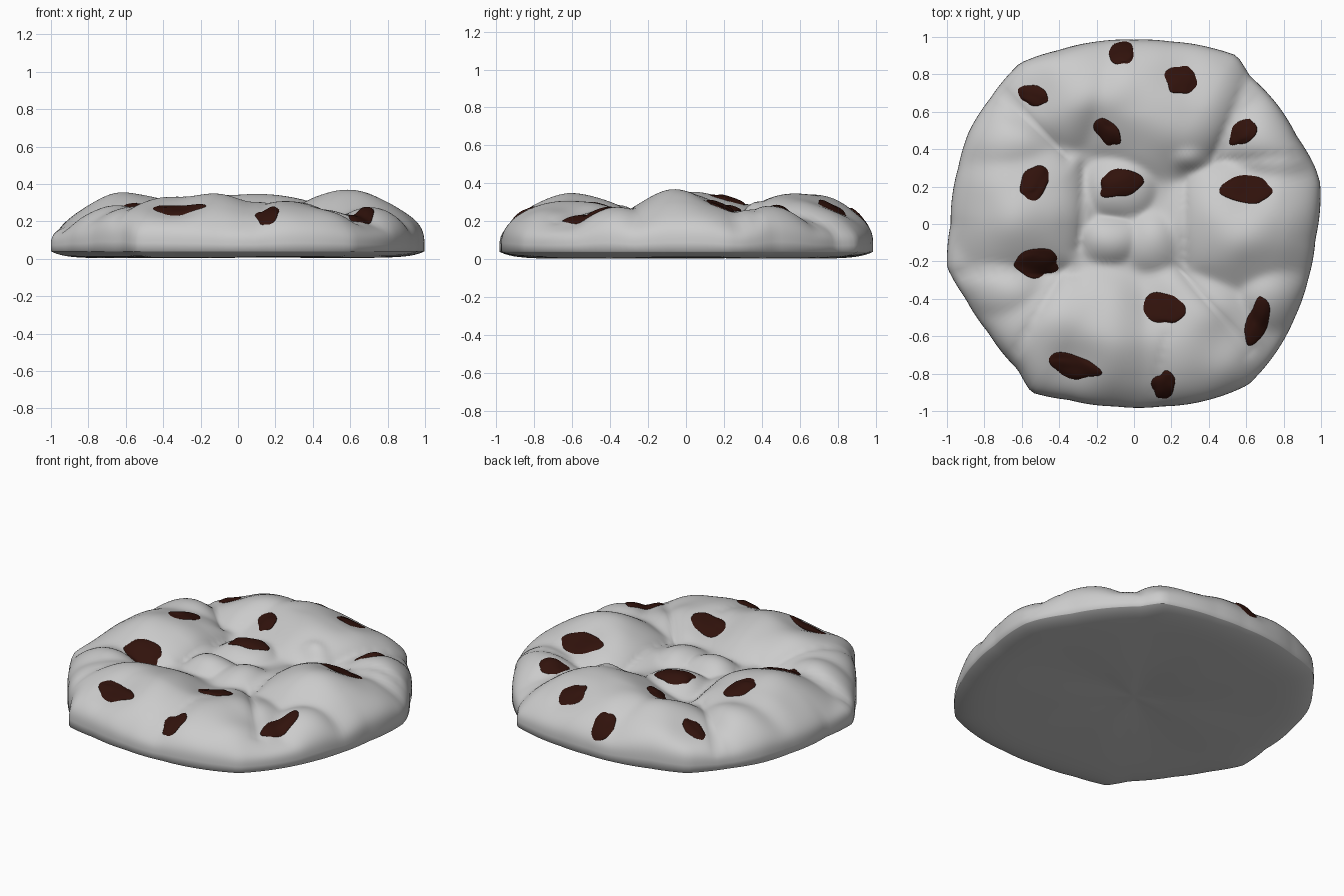
import bpy, bmesh
from math import sin, cos, pi, atan2, hypot, exp, log, radians
from mathutils import Vector, noise

if "Cube" in bpy.data.objects:
    bpy.data.objects.remove(bpy.data.objects["Cube"])

# Outline of the cookie seen from above
OUTLINE = [(0, .985), (.2, .975), (.42, .94), (.55, .9), (.62, .79), (.78, .62), (.87, .47),
           (.97, .3), (.995, .22), (.97, -.08), (.93, -.3), (.86, -.5), (.75, -.7), (.61, -.86),
           (.4, -.94), (.15, -.975), (-.1, -.975), (-.35, -.94), (-.55, -.9), (-.62, -.78),
           (-.78, -.58), (-.9, -.4), (-1, -.23), (-.98, 0), (-.94, .3), (-.88, .5),
           (-.77, .67), (-.61, .86), (-.4, .93), (-.2, .975)]
POLAR = sorted((atan2(y, x), hypot(x, y)) for x, y in OUTLINE)
POLAR = [(POLAR[-1][0] - 2 * pi, POLAR[-1][1])] + POLAR + [(POLAR[0][0] + 2 * pi, POLAR[0][1])]

# Dough lumps: x, y, peak height, half widths
LUMPS = [(-.3, -.62, .36, .52, .33), (.28, -.62, .345, .38, .36), (.62, 0, .36, .4, .33),
         (.72, .42, .335, .25, .24), (.15, .63, .365, .42, .33), (-.4, .72, .35, .33, .3),
         (-.6, .1, .36, .34, .36), (-.66, .42, .33, .28, .22), (-.68, -.36, .32, .25, .2),
         (-.08, .2, .32, .2, .18), (.1, -.1, .285, .2, .2), (.28, .37, .31, .15, .1),
         (-.13, -.08, .3, .2, .15), (.75, -.38, .315, .22, .2)]
# Soft swells and hollows: x, y, height change
SWELLS = [(-.54, .72, -.065), (-.06, .88, .03), (.25, .79, -.04), (-.53, .22, -.02),
          (-.08, .22, -.04), (.62, .2, -.045), (.16, -.45, -.03), (-.35, -.76, -.05),
          (.42, -.62, -.03), (-.52, -.21, -.015), (-.16, .66, .035), (.58, -.06, .03),
          (-.08, -.68, .025), (-.62, .02, .02), (-.14, .47, -.02), (.6, .47, -.01)]
# Folds pressed into the dough: start, end, depth
FOLDS = [((.25, -.25), (.62, -.68), .035), ((.42, .36), (.64, .85), .03),
         ((-.3, -.27), (-.97, -.27), .02), ((-.36, .36), (-.72, .72), .03),
         ((-.38, -.25), (-.66, -.72), .025), ((.27, .22), (.27, -.22), .025),
         ((.42, .33), (.95, .38), .02), ((.17, -.6), (.1, -.97), .015),
         ((-.27, .3), (-.29, -.12), .025)]


def radius(a):
    a = atan2(sin(a), cos(a))
    for (a0, r0), (a1, r1) in zip(POLAR, POLAR[1:]):
        if a0 <= a <= a1:
            return r0 + (r1 - r0) * (a - a0) / (a1 - a0)


def fold_depth(x, y):
    deepest = 0
    for (ax, ay), (bx, by), d in FOLDS:
        ux, uy = bx - ax, by - ay
        s = min(1, max(0, ((x - ax) * ux + (y - ay) * uy) / (ux * ux + uy * uy)))
        dist = hypot(x - ax - s * ux, y - ay - s * uy)
        deepest = max(deepest, d * exp(-dist / .04))
    return deepest


def top_z(x, y, t=None):
    if t is None:
        t = hypot(x, y) / radius(atan2(y, x))
    k = 90
    total = exp(k * .22)
    for lx, ly, h, a, b in LUMPS:
        total += exp(k * (h - .1 * (((x - lx) / a) ** 2 + ((y - ly) / b) ** 2)))
    h = log(total) / k + .012 * noise.noise(Vector((x * 5, y * 5, 0))) - fold_depth(x, y)
    for sx, sy, d in SWELLS:
        h += d * exp(-((x - sx) ** 2 + (y - sy) ** 2) / .025)
    return .04 + (h - .048) * max(0, 1 - t ** 4.5) ** .23


def bottom_z(x, y, t):
    wave = .012 * (1 + cos(5 * atan2(y, x))) * t * (1 - t)
    return .003 + .037 * t ** 14 + .02 * exp(-(t / .3) ** 2) + wave


# Cookie body: polar rings over the top, then back under the base
SEG, TOP, BASE = 200, 70, 24
bm = bmesh.new()
rings = [(sin(pi / 2 * i / TOP), top_z) for i in range(1, TOP + 1)]
rings += [(sin(pi / 2 * i / BASE), bottom_z) for i in range(BASE - 1, 0, -1)]
loops = []
for t, height in rings:
    loop = []
    for j in range(SEG):
        a = 2 * pi * j / SEG
        r = radius(a) * t
        x, y = r * cos(a), r * sin(a)
        loop.append(bm.verts.new((x, y, height(x, y, t))))
    loops.append(loop)
for p, q in zip(loops, loops[1:]):
    for j in range(SEG):
        n = (j + 1) % SEG
        bm.faces.new((p[j], q[j], q[n], p[n]))
peak = bm.verts.new((0, 0, top_z(0, 0, 0)))
pole = bm.verts.new((0, 0, bottom_z(0, 0, 0)))
for j in range(SEG):
    n = (j + 1) % SEG
    bm.faces.new((peak, loops[0][j], loops[0][n]))
    bm.faces.new((pole, loops[-1][n], loops[-1][j]))
bmesh.ops.recalc_face_normals(bm, faces=bm.faces)


def add_object(name, bm):
    mesh = bpy.data.meshes.new(name)
    bm.to_mesh(mesh)
    bm.free()
    mesh.shade_smooth()
    ob = bpy.data.objects.new(name, mesh)
    bpy.context.collection.objects.link(ob)
    return ob


add_object("cookie_dough", bm)

# Chocolate chips: x, y, half length, half width, turn in degrees
CHIPS = [(-.06, .91, .07, .06, 0), (.25, .77, .085, .08, 0), (-.54, .69, .085, .055, -10),
         (-.14, .49, .09, .055, -45), (.58, .49, .09, .055, 40), (-.53, .22, .1, .07, 60),
         (-.08, .22, .12, .075, 15), (.6, .19, .14, .075, -5), (-.52, -.21, .125, .075, 5),
         (.16, -.45, .11, .085, -10), (.66, -.52, .13, .055, 75), (-.33, -.76, .14, .06, -15),
         (.16, -.86, .075, .06, 70)]
chocolate = bpy.data.materials.new("chocolate")
chocolate.diffuse_color = (.03, .006, .0035, 1)
chocolate.use_nodes = True
chocolate.node_tree.nodes["Principled BSDF"].inputs["Base Color"].default_value = chocolate.diffuse_color
for i, (x, y, a, b, turn) in enumerate(CHIPS):
    bm = bmesh.new()
    bmesh.ops.create_icosphere(bm, subdivisions=4, radius=1)
    seed = Vector((i * 7.3, 0, 0))
    for v in bm.verts:
        v.co *= 1 + .25 * noise.noise(v.co * 1.3 + seed)
        c, s = cos(radians(turn)), sin(radians(turn))
        u, w = v.co.x * a, v.co.y * b
        px, py = x + u * c - w * s, y + u * s + w * c
        # each chip follows the dough beneath it
        v.co = (px, py, top_z(px, py) - .004 + v.co.z * .02)
    chip = add_object(f"chocolate_chip_{i + 1}", bm)
    chip.data.materials.append(chocolate)
